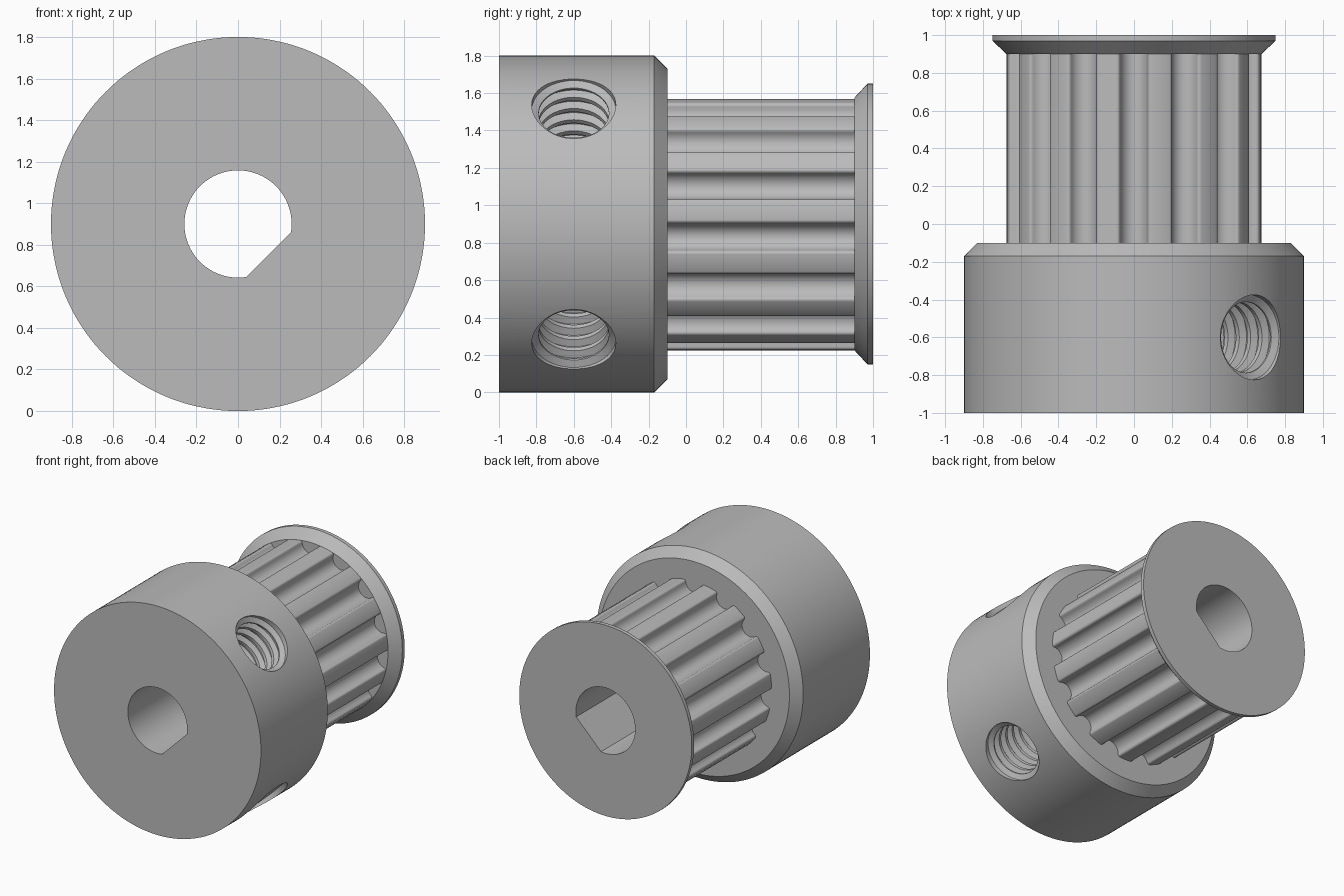
import bpy, bmesh
from math import sin, cos, pi, radians, acos
from mathutils import Vector, Matrix

cube = bpy.data.objects.get("Cube")
if cube:
    bpy.data.objects.remove(cube, do_unlink=True)

AXIS_Z = 0.9
TEETH = 15

steel = bpy.data.materials.new("grey_metal")
steel.use_nodes = True
steel.diffuse_color = (0.5, 0.5, 0.5, 1)
for node in steel.node_tree.nodes:
    if node.type == 'BSDF_PRINCIPLED':
        node.inputs["Base Color"].default_value = (0.5, 0.5, 0.5, 1)


def loft(name, rings):
    """Closed solid through equal-length rings of points."""
    bm = bmesh.new()
    loops = [[bm.verts.new(p) for p in ring] for ring in rings]
    n = len(loops[0])
    for a, b in zip(loops, loops[1:]):
        for i in range(n):
            j = (i + 1) % n
            bm.faces.new((a[i], a[j], b[j], b[i]))
    bm.faces.new(loops[0])
    bm.faces.new(loops[-1])
    bmesh.ops.recalc_face_normals(bm, faces=bm.faces)
    mesh = bpy.data.meshes.new(name)
    bm.to_mesh(mesh)
    bm.free()
    mesh.materials.append(steel)
    obj = bpy.data.objects.new(name, mesh)
    bpy.context.collection.objects.link(obj)
    return obj


def prism(name, outline, y0, y1):
    """Extrude an (x, z) outline around the shaft axis along y."""
    return loft(name, [[Vector((x, y, AXIS_Z + z)) for x, z in outline]
                       for y in (y0, y1)])


def lathe(name, profile, segments):
    """Revolve (radius, y) points around the shaft axis."""
    turn = [2 * pi * i / segments for i in range(segments)]
    return loft(name, [[Vector((r * cos(a), y, AXIS_Z + r * sin(a))) for a in turn]
                       for r, y in profile])


def finish(obj, cutters):
    """Cut the holes, then smooth with sharp edges kept."""
    bpy.ops.object.select_all(action='DESELECT')
    obj.select_set(True)
    bpy.context.view_layer.objects.active = obj
    for cutter in cutters:
        mod = obj.modifiers.new("cut", 'BOOLEAN')
        mod.operation = 'DIFFERENCE'
        mod.solver = 'EXACT'
        mod.object = cutter
        bpy.ops.object.modifier_apply(modifier=mod.name)
    bpy.ops.object.shade_smooth_by_angle(angle=radians(30))


# D-shaped shaft bore, flat facing down and to the left
BORE, FLAT = 0.258, 0.208
half = acos(FLAT / BORE)
start, sweep = -pi / 4 + half, 2 * pi - 2 * half
bore_outline = [(BORE * cos(start + sweep * i / 64), BORE * sin(start + sweep * i / 64))
                for i in range(65)]
bore_cutter = prism("bore_cutter", bore_outline, -1.2, 1.2)


# Threaded set screw holes
def screw_cutter(name, angle):
    minor, major, pitch = 0.188, 0.225, 0.085
    profile = []
    s = 0.15
    while s + pitch < 0.87:
        profile += [(minor, s), (minor, s + 0.3 * pitch),
                    (major, s + 0.5 * pitch), (major, s + 0.8 * pitch)]
        s += pitch
    profile += [(minor, s), (minor, s + 0.01), (major, s + 0.03), (major, 1.1)]
    turn = [2 * pi * i / 48 for i in range(48)]
    place = Matrix.Translation((0, -0.6, AXIS_Z)) @ Matrix.Rotation(angle, 4, 'Y')
    return loft(name, [[place @ Vector((r * cos(a), r * sin(a), h)) for a in turn]
                       for r, h in profile])


screws = [screw_cutter("upper_screw_cutter", radians(45)),
          screw_cutter("lower_screw_cutter", radians(135))]

# Hub with chamfered rear edge
hub = lathe("hub", [(0.9, -1), (0.9, -0.17), (0.83, -0.1)], 144)

# Toothed barrel: rounded grooves with filleted lips
TIP, DEPTH, LIP, WIDTH = 0.675, 0.088, 0.018, 0.093
side = []
for i in range(5):
    a = pi / 2 * i / 4
    side.append((WIDTH - LIP * sin(a), LIP * (1 - cos(a))))
for i in range(1, 9):
    a = pi / 2 * i / 8
    side.append(((WIDTH - LIP) * cos(a), LIP + (DEPTH - LIP) * sin(a)))
groove = side + [(-t, d) for t, d in reversed(side[:-1])]
tooth_outline = []
for k in range(TEETH):
    mid = pi / 2 - 2 * pi * k / TEETH
    for t, d in reversed(groove):
        r, a = TIP - d, mid - t / TIP
        tooth_outline.append((r * cos(a), r * sin(a)))
    land = mid - pi / TEETH
    tooth_outline.append((TIP * cos(land), TIP * sin(land)))
barrel = prism("toothed_barrel", tooth_outline, -0.1, 0.9)

# Belt flange at the rear
flange = lathe("rear_flange", [(0.675, 0.9), (0.75, 0.97), (0.75, 1.0)], 128)

finish(hub, [bore_cutter] + screws)
finish(barrel, [bore_cutter])
finish(flange, [bore_cutter])
for cutter in [bore_cutter] + screws:
    bpy.data.objects.remove(cutter, do_unlink=True)
